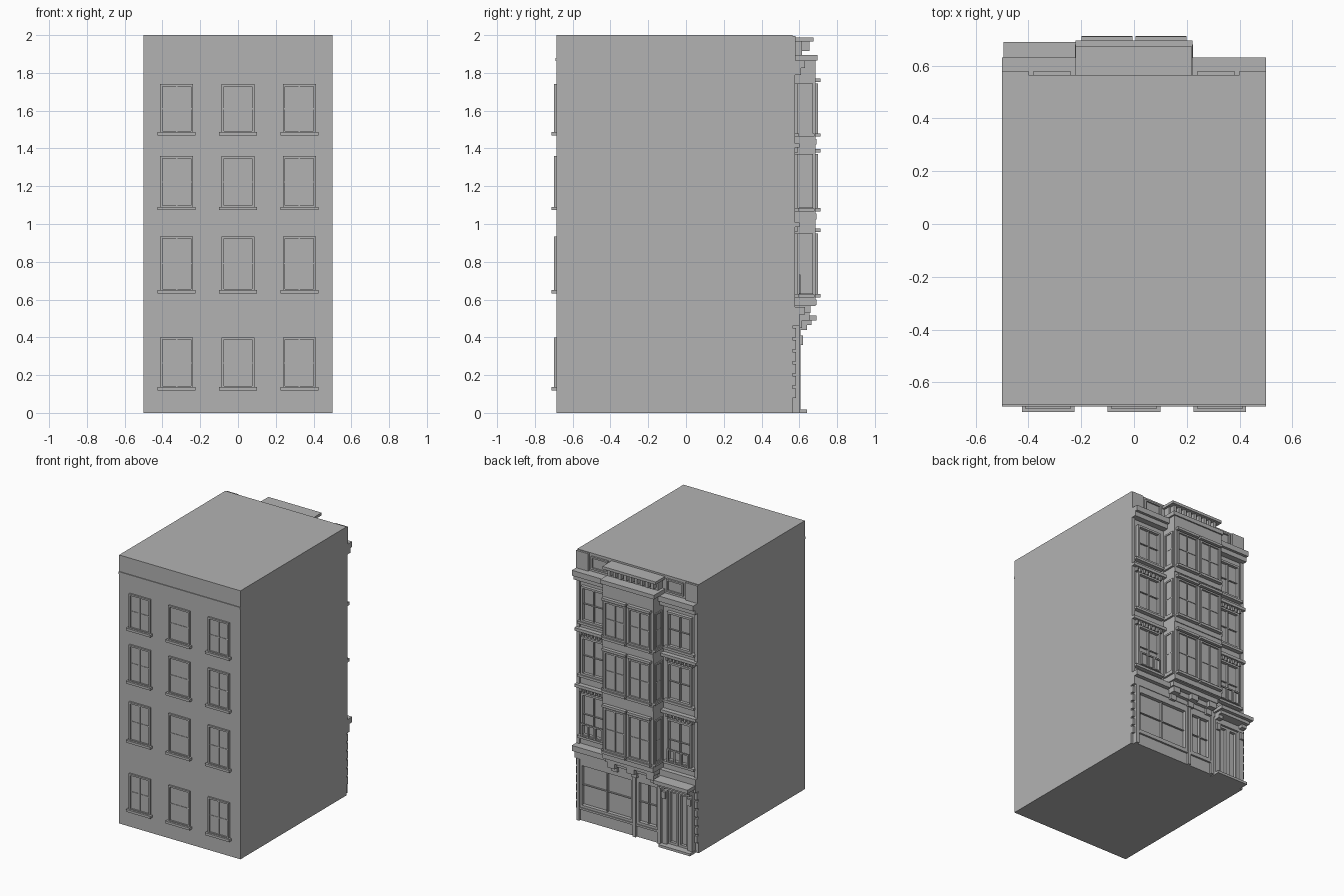
import bpy, bmesh
from mathutils import Vector

cube = bpy.data.objects.get("Cube")
if cube:
    bpy.data.objects.remove(cube, do_unlink=True)

stone = bpy.data.materials.new("grey stone")
stone.use_nodes = True
grey = (0.45, 0.45, 0.45, 1)
stone.diffuse_color = grey
bsdf = stone.node_tree.nodes["Principled BSDF"]
bsdf.inputs["Base Color"].default_value = grey
bsdf.inputs["Roughness"].default_value = 0.9

FRONT, BACK, BAY = -0.685, 0.565, 0.685   # wall planes
BAY_X = 0.21                              # half width of the bay


class Part:
    """Collects boxes into one mesh object."""
    def __init__(self, name):
        self.name, self.bm = name, bmesh.new()

    def box(self, x0, x1, y0, y1, z0, z1):
        lo, hi = Vector((x0, y0, z0)), Vector((x1, y1, z1))
        vs = bmesh.ops.create_cube(self.bm, size=1)["verts"]
        for v in vs:
            v.co = (lo + hi) / 2 + v.co * (hi - lo)

    def on(self, wall, u0, u1, d0, d1, z0, z1):
        """Box on a wall: u runs along it, d is the distance out of it."""
        axis, plane, sign = wall
        a, b = sorted((plane + sign * d0, plane + sign * d1))
        if axis == "y":
            self.box(u0, u1, a, b, z0, z1)
        else:
            self.box(a, b, u0, u1, z0, z1)

    def done(self):
        mesh = bpy.data.meshes.new(self.name)
        self.bm.to_mesh(mesh)
        self.bm.free()
        mesh.materials.append(stone)
        ob = bpy.data.objects.new(self.name, mesh)
        bpy.context.collection.objects.link(ob)
        return ob


front_wall = ("y", FRONT, -1)
back_wall = ("y", BACK, 1)
bay_front = ("y", BAY, 1)
bay_sides = [("x", s * BAY_X, s) for s in (-1, 1)]


def window(p, wall, u0, u1, z0, z1, depth=0.013, t=0.012, mullion=True, rail=True):
    """Pane, four frame bars, centre mullion and meeting rail."""
    p.on(wall, u0, u1, -0.005, 0.003, z0, z1)
    for a, b in ((u0, u0 + t), (u1 - t, u1)):
        p.on(wall, a, b, -0.005, depth, z0, z1)
    for a, b in ((z0, z0 + t), (z1 - t, z1)):
        p.on(wall, u0 + t, u1 - t, -0.005, depth, a, b)
    um, zm = (u0 + u1) / 2, (z0 + z1) / 2
    if mullion:
        p.on(wall, um - 0.004, um + 0.004, -0.005, depth * 0.7, z0 + t, z1 - t)
    if rail:
        p.on(wall, u0 + t, u1 - t, -0.005, depth * 0.5, zm - 0.003, zm + 0.003)


def dentils(p, wall, u0, u1, d, z0, z1, n):
    step = (u1 - u0) / n
    for i in range(n):
        a = u0 + step * (i + 0.25)
        p.on(wall, a, a + step * 0.5, -0.005, d, z0, z1)


# Main block
p = Part("main_block")
p.box(-0.5, 0.5, FRONT, BACK, 0, 2)
p.done()

# Front string course
p = Part("front_string_course")
p.on(front_wall, -0.5, 0.5, -0.005, 0.006, 1.862, 1.878)
p.done()

# Plain front windows with sills
frames, sills = Part("front_windows"), Part("front_sills")
for z0, z1 in ((0.13, 0.40), (0.645, 0.935), (1.085, 1.36), (1.48, 1.74)):
    for x in (-0.325, 0, 0.325):
        window(frames, front_wall, x - 0.087, x + 0.087, z0, z1, mullion=(x != 0))
        sills.on(front_wall, x - 0.1, x + 0.1, -0.005, 0.027, z0 - 0.012, z0 + 0.006)
frames.done()
sills.done()

# Projecting bay, stepped in towards its base
p = Part("bay")
p.box(-BAY_X, BAY_X, BACK - 0.01, BAY, 0.565, 1.87)
p.box(-0.2, 0.2, BACK - 0.01, 0.66, 0.53, 0.565)
p.box(-0.19, 0.19, BACK - 0.01, 0.625, 0.495, 0.53)
p.done()

# Corbels under the bay
p = Part("bay_corbels")
for x in (-0.16, 0, 0.16):
    p.box(x - 0.03, x + 0.03, BACK, 0.655, 0.49, 0.53)
    p.box(x - 0.024, x + 0.024, BACK, 0.615, 0.45, 0.49)
p.done()

# Back windows of the three upper floors
frames, trims = Part("back_windows"), Part("back_window_trims")
bands = Part("bay_bands")
for z0, z1 in ((0.63, 0.95), (1.085, 1.37), (1.48, 1.745)):
    # paired windows on the bay front
    for s in (-1, 1):
        u0, u1 = sorted((s * 0.012, s * 0.19))
        window(frames, bay_front, u0, u1, z0, z1, depth=0.015)
        u0, u1 = sorted((s * 0.006, s * 0.198))
        trims.on(bay_front, u0, u1, -0.005, 0.028, z0 - 0.018, z0)
        trims.on(bay_front, u0, u1, -0.005, 0.026, z1 + 0.008, z1 + 0.026)
    # narrow windows on the bay sides
    for wall in bay_sides:
        window(frames, wall, 0.588, 0.672, z0, z1, depth=0.009, mullion=False)
        trims.on(wall, 0.58, 0.68, -0.005, 0.014, z0 - 0.018, z0 - 0.002)
    # flanking windows beside the bay
    for x in (-0.355, 0.355):
        window(frames, back_wall, x - 0.1, x + 0.1, z0, z1, depth=0.025, t=0.015)
        trims.on(back_wall, x - 0.125, x + 0.125, -0.005, 0.032, z0 - 0.018, z0)
    # spandrel panel beneath each pair
    bands.on(bay_front, -BAY_X, BAY_X, -0.005, 0.006, z0 - 0.06, z0 - 0.03)
frames.done()
trims.done()
bands.done()

# Dentilled cornices above the flanking windows
p = Part("flank_cornices")
for z in (0.985, 1.405):
    for x in (-0.355, 0.355):
        p.on(back_wall, x - 0.145, x + 0.145, -0.005, 0.035, z, z + 0.022)
        dentils(p, back_wall, x - 0.12, x + 0.12, 0.025, z - 0.028, z, 8)
p.done()

# Low window guards on the first upper floor
p = Part("window_guards")
for x in (-0.355, 0.355):
    p.on(back_wall, x - 0.09, x + 0.09, 0.032, 0.042, 0.722, 0.732)
    p.on(back_wall, x - 0.09, x + 0.09, 0.032, 0.042, 0.632, 0.64)
    for i in range(4):
        u = x - 0.084 + i * 0.056
        p.on(back_wall, u - 0.006, u + 0.006, 0.032, 0.042, 0.632, 0.73)
p.done()

# Thin pilasters at the back edges
p = Part("edge_pilasters")
for s in (-1, 1):
    u0, u1 = sorted((s * 0.475, s * 0.5))
    p.on(back_wall, u0, u1, -0.005, 0.012, 0.56, 1.79)
p.done()

# Main cornice, parapet panels and bay cornice
p = Part("top_cornice")
for s in (-1, 1):
    u0, u1 = sorted((s * 0.205, s * 0.5))
    p.on(back_wall, u0, u1, -0.005, 0.045, 1.79, 1.825)
    p.on(back_wall, u0, u1, -0.005, 0.065, 1.825, 1.865)
    u0, u1 = sorted((s * 0.4, s * 0.5))
    p.on(back_wall, u0, u1, -0.005, 0.015, 1.865, 1.995)
    u0, u1 = sorted((s * 0.24, s * 0.38))
    window(p, back_wall, u0, u1, 1.885, 1.98, depth=0.014, mullion=False, rail=False)
p.box(-0.222, 0.222, BACK - 0.01, 0.695, 1.865, 1.895)
p.done()

# Crown slab on dentils above the bay
p = Part("bay_crown")
p.box(-0.2, 0.2, BACK - 0.01, 0.615, 1.89, 1.97)
dentils(p, back_wall, -0.2, 0.2, 0.09, 1.915, 1.968, 9)
p.box(-0.222, 0.217, BACK - 0.01, 0.675, 1.967, 1.987)
p.done()

# Fascia between shop and upper floors
p = Part("shop_fascia")
p.on(back_wall, -0.5, 0.5, -0.005, 0.035, 0.46, 0.52)
p.on(back_wall, 0.2, 0.5, -0.005, 0.065, 0.52, 0.56)
p.on(back_wall, -0.5, -0.2, -0.005, 0.035, 0.52, 0.56)
p.done()

# Shop front: base, windows and posts
p = Part("shop_front")
p.on(back_wall, -0.21, 0.48, -0.005, 0.022, 0, 0.1)
p.on(back_wall, -0.21, 0.48, -0.005, 0.036, 0.085, 0.1)
window(p, back_wall, 0.02, 0.46, 0.1, 0.43, depth=0.03, t=0.018)
window(p, back_wall, -0.19, -0.01, 0.1, 0.43, depth=0.03, t=0.018)
for u in (-0.2, 0.005, 0.47):
    p.on(back_wall, u - 0.012, u + 0.012, -0.005, 0.038, 0, 0.46)
p.on(back_wall, -0.21, 0.48, -0.005, 0.03, 0.43, 0.46)
p.done()

# Edge quoins
p = Part("quoins")
for s in (-1, 1):
    u0, u1 = sorted((s * 0.478, s * 0.5))
    for i in range(6):
        z = 0.08 + i * 0.064
        p.on(back_wall, u0, u1, -0.005, 0.018, z, z + 0.05)
p.done()

# Entrance with double door, step, brackets and canopy
p = Part("entrance")
for u0, u1 in ((-0.475, -0.435), (-0.265, -0.225)):
    p.on(back_wall, u0, u1, -0.005, 0.04, 0, 0.46)
    p.on(back_wall, u0 + 0.005, u1 - 0.005, 0.03, 0.055, 0.36, 0.41)
    p.on(back_wall, u0, u1, 0.03, 0.075, 0.44, 0.485)
p.on(back_wall, -0.435, -0.265, -0.005, 0.04, 0.42, 0.46)
for u0 in (-0.435, -0.35):
    window(p, back_wall, u0 + 0.002, u0 + 0.083, 0.02, 0.42, depth=0.025,
           t=0.016, mullion=False, rail=False)
p.on(back_wall, -0.48, -0.22, -0.005, 0.075, 0, 0.018)
p.done()

p = Part("entrance_canopy")
p.on(back_wall, -0.48, -0.225, -0.005, 0.1, 0.465, 0.488)
p.on(back_wall, -0.495, -0.21, -0.005, 0.125, 0.488, 0.515)
p.done()
